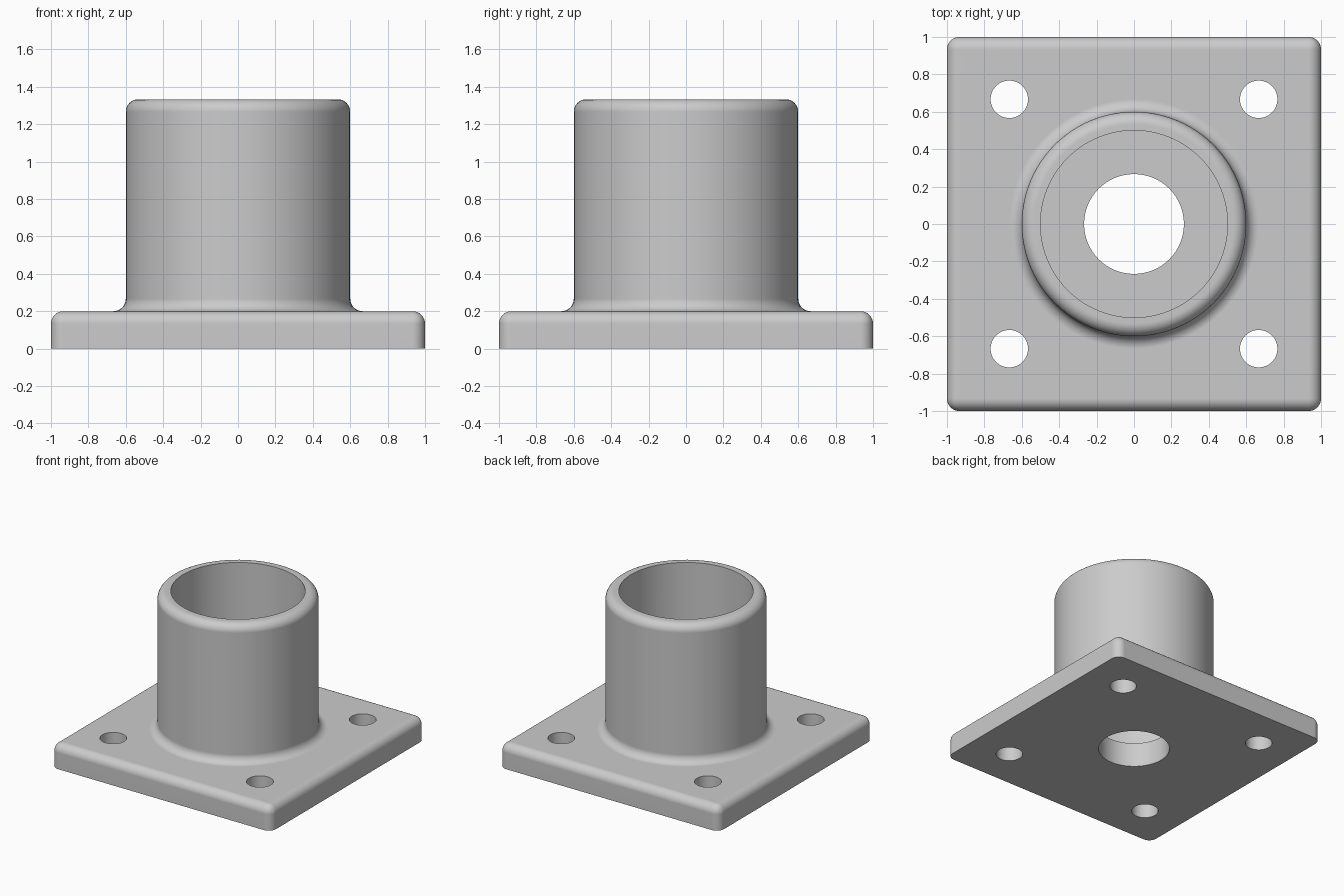
import bpy, bmesh, math
from mathutils import Matrix, Vector

if "Cube" in bpy.data.objects:
    bpy.data.objects.remove(bpy.data.objects["Cube"])

SEG = 96          # sides of round parts
R = 1 / 15        # fillet radius
PLATE_T = 0.2     # plate thickness
HEIGHT = 4 / 3    # total height

grey = bpy.data.materials.new("light grey")
grey.diffuse_color = (0.6, 0.6, 0.6, 1)
grey.use_nodes = True
grey.node_tree.nodes["Principled BSDF"].inputs["Base Color"].default_value = grey.diffuse_color


def add_object(name, bm):
    bmesh.ops.recalc_face_normals(bm, faces=bm.faces[:])
    mesh = bpy.data.meshes.new(name)
    bm.to_mesh(mesh)
    bm.free()
    mesh.materials.append(grey)
    obj = bpy.data.objects.new(name, mesh)
    bpy.context.collection.objects.link(obj)
    return obj


def cylinder(name, radius, z0, z1, x=0, y=0, seg=SEG):
    bm = bmesh.new()
    bmesh.ops.create_cone(bm, cap_ends=True, segments=seg, radius1=radius, radius2=radius,
                          depth=z1 - z0, matrix=Matrix.Translation((x, y, (z0 + z1) / 2)))
    return add_object(name, bm)


def arc(cx, cz, start, end, steps=8):
    for i in range(steps + 1):
        a = math.radians(start + (end - start) * i / steps)
        yield cx + R * math.cos(a), cz + R * math.sin(a)


def combine(target, other, operation):
    mod = target.modifiers.new(operation.lower(), 'BOOLEAN')
    mod.operation, mod.solver, mod.object = operation, 'EXACT', other
    bpy.context.view_layer.objects.active = target
    bpy.ops.object.modifier_apply(modifier=mod.name)
    bpy.data.objects.remove(other)


# Square plate: upright and top edges rounded, bottom edges sharp
bm = bmesh.new()
bmesh.ops.create_cube(bm, size=1, matrix=Matrix.Translation((0, 0, PLATE_T / 2))
                      @ Matrix.Diagonal((2, 2, PLATE_T, 1)))
edges = [e for e in bm.edges if max(v.co.z for v in e.verts) > 0.01]
bmesh.ops.bevel(bm, geom=edges, offset=R, offset_type='OFFSET', segments=8,
                profile=0.5, affect='EDGES')
flange = add_object("flanged_socket", bm)

# Round boss: turned profile with a concave foot and a rounded rim
profile = [(0, 0.1), (0.6 + R, 0.1)]
profile += arc(0.6 + R, PLATE_T + R, 270, 180)
profile += arc(0.6 - R, HEIGHT - R, 0, 90)
profile += [(0, HEIGHT)]
bm = bmesh.new()
verts = [bm.verts.new((x, 0, z)) for x, z in profile]
outline = [bm.edges.new(pair) for pair in zip(verts, verts[1:])]
bmesh.ops.spin(bm, geom=verts + outline, cent=Vector(), axis=(0, 0, 1),
               angle=math.tau, steps=SEG)
bmesh.ops.remove_doubles(bm, verts=bm.verts[:], dist=1e-5)
combine(flange, add_object("boss", bm), 'UNION')

# Wide blind bore, narrow through hole and four bolt holes
combine(flange, cylinder("bore", 0.5, PLATE_T, 1.6), 'DIFFERENCE')
combine(flange, cylinder("through_hole", 0.8 / 3, -0.2, 0.5), 'DIFFERENCE')
for sx in (-1, 1):
    for sy in (-1, 1):
        hole = cylinder("bolt_hole", 0.1, -0.2, 0.5, sx * 2 / 3, sy * 2 / 3, 48)
        combine(flange, hole, 'DIFFERENCE')

# Smooth curves with crisp edges and flat plate faces
bpy.context.view_layer.objects.active = flange
flange.select_set(True)
bpy.ops.object.shade_smooth_by_angle(angle=math.radians(30))
normals = flange.modifiers.new("flat_face_normals", 'WEIGHTED_NORMAL')
normals.keep_sharp = True
